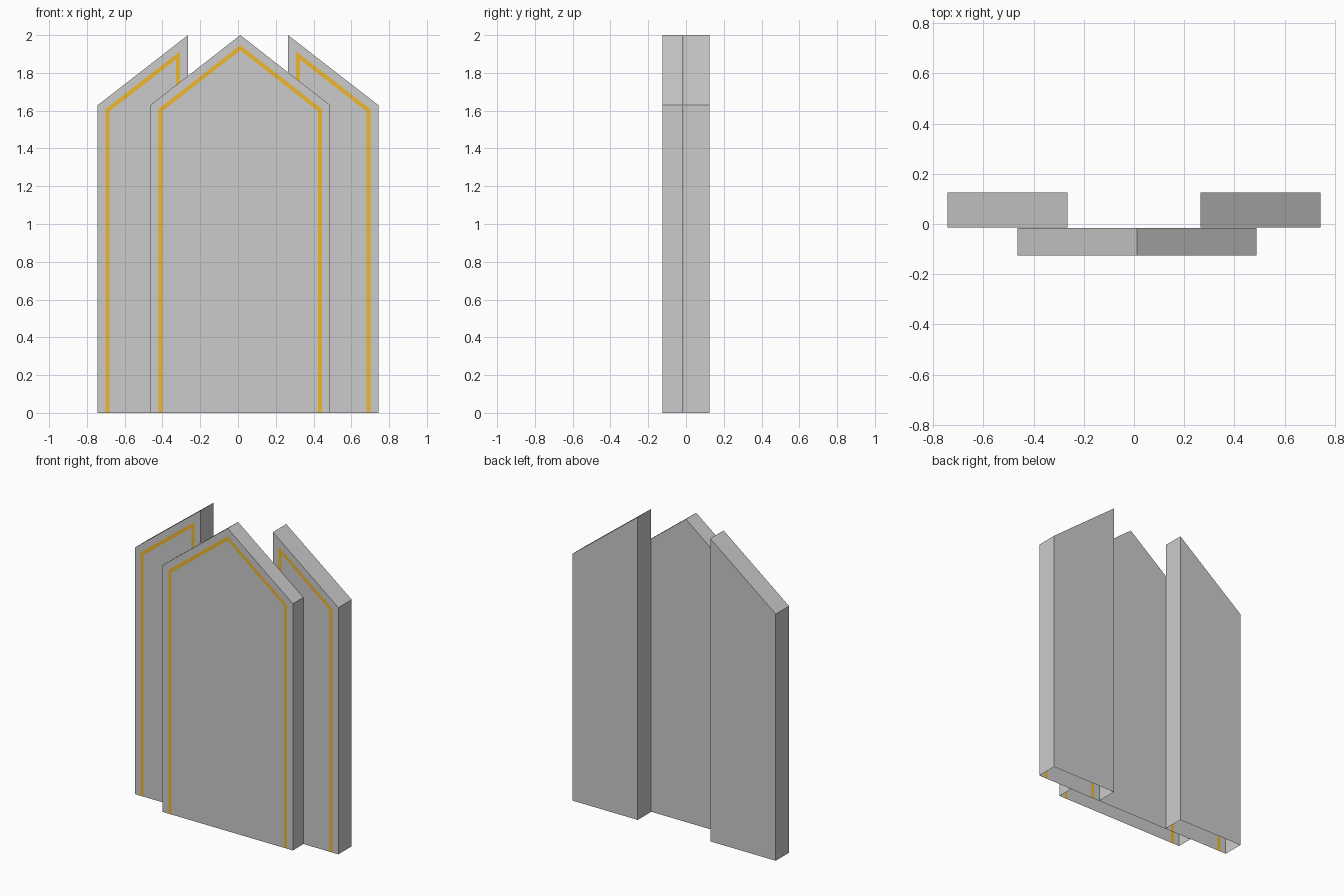
import bpy, bmesh
from mathutils import Vector

if "Cube" in bpy.data.objects:
    bpy.data.objects.remove(bpy.data.objects["Cube"])

gold = bpy.data.materials.new("gold")
gold.diffuse_color = (0.85, 0.48, 0.03, 1)
gold.use_nodes = True
gold.node_tree.nodes["Principled BSDF"].inputs["Base Color"].default_value = gold.diffuse_color

SHOULDER, TOP = 1.629, 2.0


def inset(path, d):
    """Offset an open clockwise (x, z) outline inwards; its ends stay on the ground."""
    p = [Vector(q) for q in path]
    dirs = [(b - a).normalized() for a, b in zip(p, p[1:])]
    norms = [Vector((t.y, -t.x)) for t in dirs]
    out = [p[0] + norms[0] * d]
    for q, n, m in zip(p[1:-1], norms, norms[1:]):
        out.append(q + (n + m) * d / (1 + n.dot(m)))
    out.append(p[-1] + norms[-1] * d)
    return out


def make_object(name, mesh_builder, mirror, material=None):
    bm = bmesh.new()
    mesh_builder(bm)
    bmesh.ops.remove_doubles(bm, verts=bm.verts, dist=1e-5)
    mesh = bpy.data.meshes.new(name)
    bm.to_mesh(mesh)
    bm.free()
    if material:
        mesh.materials.append(material)
    obj = bpy.data.objects.new(name, mesh)
    bpy.context.collection.objects.link(obj)
    if mirror:
        obj.modifiers.new("mirror", 'MIRROR').use_clip = False
    return obj


def panel(name, path, front, back, mirror=False):
    outer = [Vector(q) for q in path]
    trim_out, trim_in = inset(path, 0.042), inset(path, 0.064)

    def face(bm, pts):
        bm.faces.new([bm.verts.new((x, y, z)) for x, y, z in pts])

    def at(q, y):
        return (q.x, y, q.y)

    def strip(bm, a, b, ya, yb):
        for i in range(len(a) - 1):
            face(bm, [at(a[i], ya), at(b[i], yb), at(b[i + 1], yb), at(a[i + 1], ya)])

    # Shell: front border, front field, walls and back; the underside is open
    def shell(bm):
        strip(bm, outer, trim_out, front, front)
        face(bm, [at(q, front) for q in reversed(trim_in)])
        strip(bm, outer, outer, back, front)
        face(bm, [at(q, back) for q in outer])

    make_object(name, shell, mirror)
    # Flush gold line in the front face
    make_object(name + "_trim", lambda bm: strip(bm, trim_out, trim_in, front, front),
                mirror, gold)


# Centre panel with gabled top
panel("centre_panel",
      [(-0.464, 0), (-0.464, SHOULDER), (0.012, TOP), (0.488, SHOULDER), (0.488, 0)],
      -0.125, -0.016)

# Rear side panels with sloping tops, mirrored left to right
panel("side_panel",
      [(-0.743, 0), (-0.743, SHOULDER), (-0.265, TOP), (-0.265, 0)],
      -0.014, 0.125, mirror=True)
